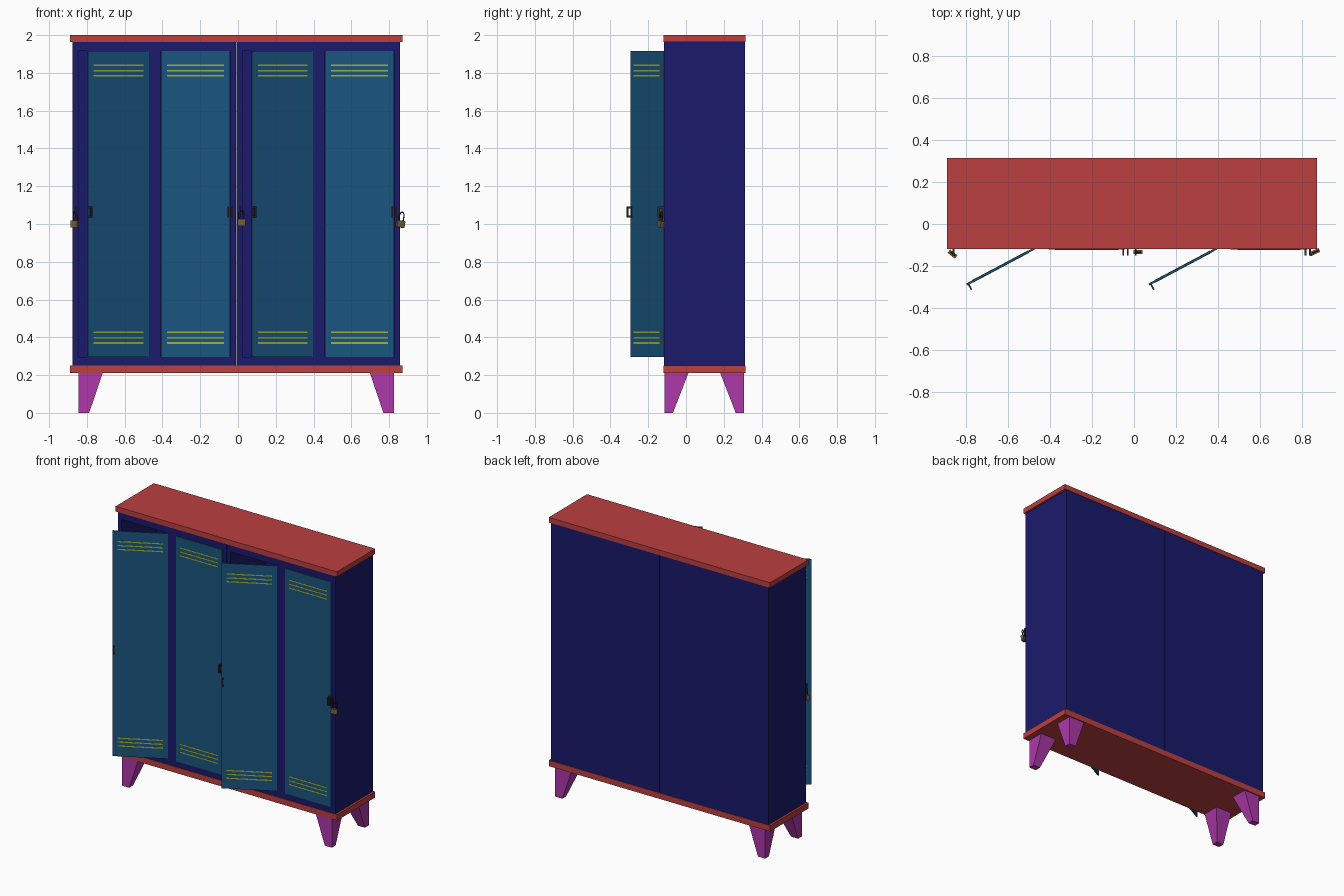
import bpy, bmesh
from math import radians
from mathutils import Matrix, Vector

if "Cube" in bpy.data.objects:
    bpy.data.objects.remove(bpy.data.objects["Cube"])


def material(name, rgb):
    m = bpy.data.materials.new(name)
    m.diffuse_color = (*rgb, 1)
    m.use_nodes = True
    m.node_tree.nodes["Principled BSDF"].inputs["Base Color"].default_value = m.diffuse_color
    return m


NAVY = material("navy", (0.010, 0.010, 0.150))
TEAL = material("teal", (0.010, 0.090, 0.210))
RED = material("red", (0.500, 0.050, 0.050))
MAGENTA = material("magenta", (0.420, 0.040, 0.400))
LIME = material("lime", (0.380, 0.450, 0.030))
IRON = material("iron", (0.045, 0.020, 0.022))
BRASS = material("brass", (0.170, 0.120, 0.040))


def add_box(bm, lo, hi):
    lo, hi = Vector(lo), Vector(hi)
    mat = Matrix.Translation((lo + hi) / 2) @ Matrix.Diagonal((*(hi - lo), 1))
    return bmesh.ops.create_cube(bm, size=1, matrix=mat)["verts"]


def finish(name, bm, mat, matrix=Matrix()):
    me = bpy.data.meshes.new(name)
    bm.to_mesh(me)
    bm.free()
    me.materials.append(mat)
    ob = bpy.data.objects.new(name, me)
    bpy.context.collection.objects.link(ob)
    ob.matrix_world = matrix
    return ob


def boxes(name, spans, mat, matrix=Matrix()):
    bm = bmesh.new()
    for lo, hi in spans:
        add_box(bm, lo, hi)
    return finish(name, bm, mat, matrix)


# Key dimensions
CX = -0.009                      # middle of the cabinet
Z0, Z1 = 0.295, 1.915            # door opening heights
FRONT, BACK = -0.116, 0.312
DOOR_W = 0.365


def hasp(name, x, matrix=Matrix()):
    """Upright iron plate with a hole for the padlock."""
    a, b = x - 0.004, x + 0.004
    y0, y1, z0, z1, t = -0.034, 0.0, 1.035, 1.092, 0.009
    boxes(name, [((a, y0, z0), (b, y1, z0 + t)),
                 ((a, y0, z1 - t), (b, y1, z1)),
                 ((a, y0, z0 + t), (b, y0 + t, z1 - t)),
                 ((a, y1 - t, z0 + t), (b, y1, z1 - t))], IRON, matrix)


def door(name, hinge_x, side, angle):
    """Door that runs from its hinge in direction side (+1 or -1)."""
    M = Matrix.Translation((hinge_x, FRONT, 0)) @ Matrix.Rotation(radians(angle), 4, "Z")

    def span(a, b, y0, y1, z0, z1):
        xa, xb = sorted((a * side, b * side))
        return (xa, y0, z0), (xb, y1, z1)

    boxes(name, [span(0, DOOR_W, -0.006, 0.004, Z0, Z1)], TEAL, M)
    strips = [span(0.032, DOOR_W - 0.032, -0.0075, 0.0055, z - 0.004, z + 0.004)
              for z in (0.37, 0.398, 0.426, 1.784, 1.812, 1.84)]
    boxes(name + "_vents", strips, LIME, M)
    hasp(name + "_hasp", side * (DOOR_W - 0.009), M)


# Locker units: solid box with two compartments cut out
for unit, x0 in (("left", -0.875), ("right", -0.007)):
    body = boxes(unit + "_locker_body",
                 [((x0, FRONT, 0.25), (x0 + 0.864, BACK, 1.965))], NAVY)
    cutter = boxes(unit + "_cutter",
                   [((x0 + o, FRONT - 0.1, Z0), (x0 + o + 0.37, BACK - 0.03, Z1))
                    for o in (0.030, 0.465)], NAVY)
    cutter.hide_render = True
    mod = body.modifiers.new("compartments", "BOOLEAN")
    mod.operation, mod.solver, mod.object = "DIFFERENCE", "EXACT", cutter
    bpy.context.view_layer.objects.active = body
    bpy.ops.object.modifier_apply(modifier=mod.name)
    bpy.data.objects.remove(cutter)

    # Doors: one ajar, one shut, each with a staple on the frame
    door(unit + "_open_door", x0 + 0.400, -1, 28)
    door(unit + "_closed_door", x0 + 0.4675, 1, 0)
    for tag, x in (("outer", x0 + 0.016), ("inner", x0 + 0.845)):
        hasp(f"{unit}_{tag}_staple", x, Matrix.Translation((0, FRONT, 0)))

# Top and bottom boards
for name, z0, z1 in (("top_board", 1.963, 2.0), ("bottom_board", 0.21, 0.252)):
    boxes(name, [((-0.89, -0.12, z0), (0.872, 0.315, z1))], RED)

# Tapered legs: outer faces upright, inner faces sloping
for sx, xn in ((-1, "left"), (1, "right")):
    for sy, yn in ((-1, "front"), (1, "back")):
        bm = bmesh.new()
        px, py = CX + sx * 0.835, 0.097 + sy * 0.21
        for v in add_box(bm, (0, 0, 0), (1, 1, 1)):
            w, d = (0.128, 0.126) if v.co.z > 0.5 else (0.056, 0.044)
            v.co = (px - sx * w * v.co.x, py - sy * d * v.co.y, 0.212 * v.co.z)
        bmesh.ops.recalc_face_normals(bm, faces=bm.faces)
        finish(f"{yn}_{xn}_leg", bm, MAGENTA)

# Padlocks: brass block hanging on an iron shackle
for i, (x, y, z, turn, tilt) in enumerate(((-0.864, -0.143, 1.0, -38, 0),
                                           (0.019, -0.134, 1.008, 0, 0),
                                           (0.860, -0.134, 1.0, 25, 10)), 1):
    M = (Matrix.Translation((x, y, z)) @ Matrix.Rotation(radians(turn), 4, "Z")
         @ Matrix.Rotation(radians(tilt), 4, "Y"))
    boxes(f"padlock_{i}", [((-0.022, -0.01, -0.018), (0.022, 0.01, 0.018))], BRASS, M)
    cu = bpy.data.curves.new(f"padlock_shackle_{i}", "CURVE")
    cu.dimensions, cu.bevel_depth, cu.bevel_resolution = "3D", 0.0035, 1
    sp = cu.splines.new("POLY")
    path = [(-0.013, 0.015), (-0.013, 0.05), (-0.008, 0.06), (0, 0.064),
            (0.008, 0.06), (0.013, 0.05), (0.013, 0.015)]
    sp.points.add(len(path) - 1)
    for p, (px, pz) in zip(sp.points, path):
        p.co = (px, 0, pz, 1)
    cu.materials.append(IRON)
    ob = bpy.data.objects.new(cu.name, cu)
    bpy.context.collection.objects.link(ob)
    ob.matrix_world = M
